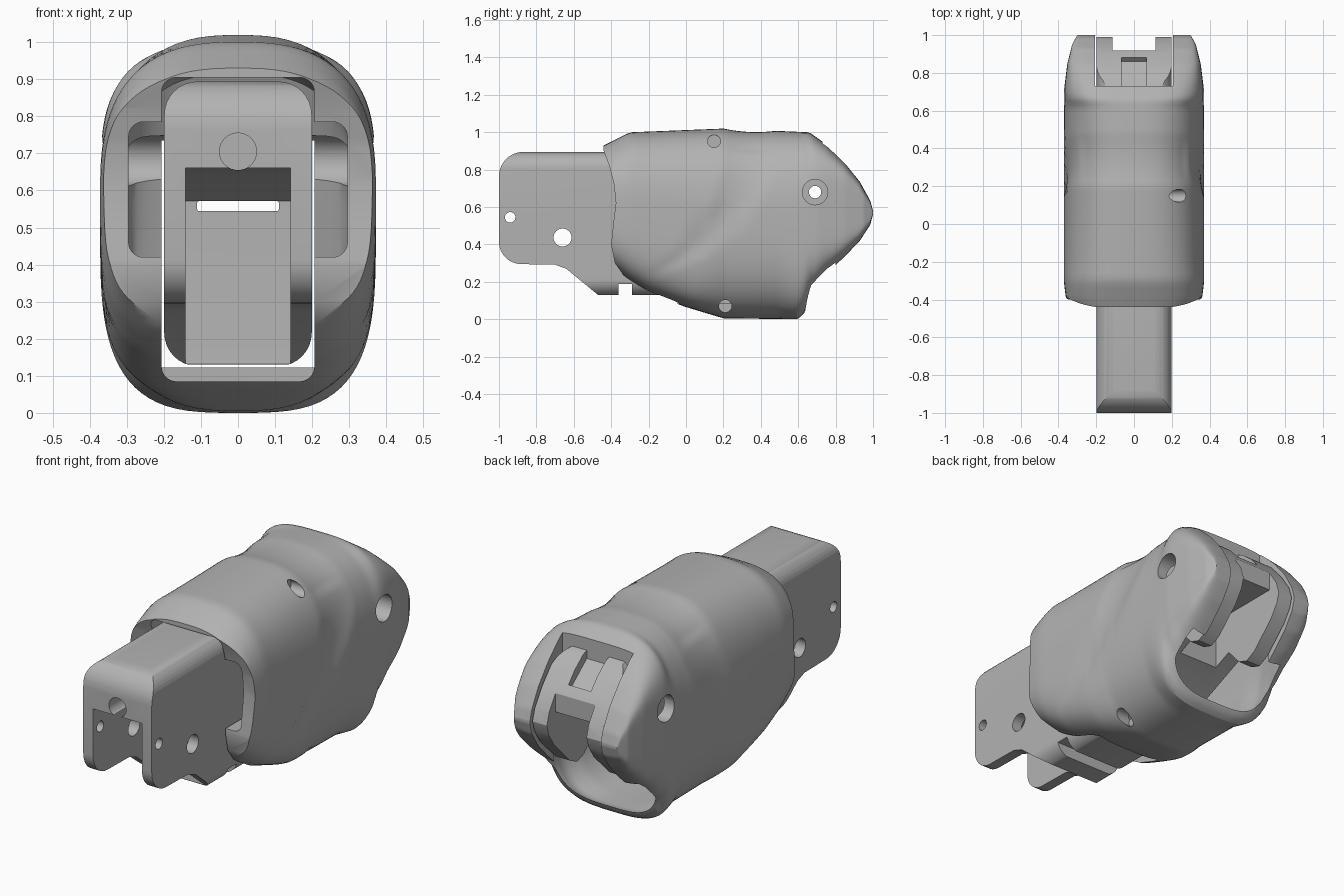
import bpy, bmesh, math

cube = bpy.data.objects.get("Cube")
if cube:
    bpy.data.objects.remove(cube, do_unlink=True)

grey = bpy.data.materials.new("plain_grey")
grey.use_nodes = True
grey.diffuse_color = (0.45, 0.45, 0.45, 1)
grey.node_tree.nodes["Principled BSDF"].inputs["Base Color"].default_value = grey.diffuse_color


def make(name, bm):
    bmesh.ops.recalc_face_normals(bm, faces=bm.faces)
    mesh = bpy.data.meshes.new(name)
    bm.to_mesh(mesh)
    bm.free()
    mesh.materials.append(grey)
    ob = bpy.data.objects.new(name, mesh)
    bpy.context.collection.objects.link(ob)
    return ob


def skin(name, rings):
    """Closed skin through equal-sized rings of points."""
    bm = bmesh.new()
    loops = [[bm.verts.new(p) for p in ring] for ring in rings]
    n = len(loops[0])
    for a, b in zip(loops, loops[1:]):
        for i in range(n):
            j = (i + 1) % n
            bm.faces.new((a[i], a[j], b[j], b[i]))
    bm.faces.new(loops[0])
    bm.faces.new(loops[-1])
    return make(name, bm)


def prism(name, outline, axis, a, b):
    """Outline is (y, z) for axis x, or (x, z) for axis y."""
    place = (lambda u, v, d: (d, u, v)) if axis == "x" else (lambda u, v, d: (u, d, v))
    return skin(name, [[place(u, v, d) for u, v in outline] for d in (a, b)])


def circle(u, v, r, n=32):
    return [(u + r * math.cos(math.tau * i / n), v + r * math.sin(math.tau * i / n))
            for i in range(n)]


def rounded(u0, u1, v0, v1, r, n=8):
    pts = []
    corners = ((u1 - r, v1 - r), (u0 + r, v1 - r), (u0 + r, v0 + r), (u1 - r, v0 + r))
    for k, (u, v) in enumerate(corners):
        for i in range(n + 1):
            t = (k + i / n) * math.pi / 2
            pts.append((u + r * math.cos(t), v + r * math.sin(t)))
    return pts


def boolean(ob, tool, operation="DIFFERENCE"):
    tool.hide_render = True
    mod = ob.modifiers.new("cut", "BOOLEAN")
    mod.operation, mod.solver, mod.object = operation, "EXACT", tool
    bpy.context.view_layer.objects.active = ob
    bpy.ops.object.modifier_apply(modifier=mod.name)
    bpy.data.objects.remove(tool, do_unlink=True)


def cut(ob, outline, axis, a, b):
    boolean(ob, prism("cutter", outline, axis, a, b))


def interp(table, t):
    if t <= table[0][0]:
        return table[0][1]
    for (a, p), (b, q) in zip(table, table[1:]):
        if t <= b:
            return p + (q - p) * (t - a) / (b - a)
    return table[-1][1]


GROOVE = ((0.15, -0.3), (0.4, 0.08), (0.6, 0.26), (0.8, 0.34), (1, 0.34))
# Squareness of the upper and lower half of each section
UPPER = ((0.5, 2.65), (0.62, 2.9), (0.76, 4.3), (0.9, 7), (1, 8))
LOWER = ((-0.1, 4), (0.05, 3.8), (0.2, 2.7), (0.5, 2.7), (0.64, 3.6), (0.76, 5), (1, 8))


def loft(name, y0, y1, top, low, width, groove=0, steps=80, n=80):
    """Superellipse sections along y, with an optional swept groove."""
    rings = []
    for s in range(steps + 1):
        y = y0 + (y1 - y0) * math.sin(s / steps * math.pi / 2)
        hi, lo, w = (interp(t, y) for t in (top, low, width))
        ring = []
        for i in range(n):
            t = math.tau * (i + 0.5) / n
            c, d = math.cos(t), math.sin(t)
            p = interp(UPPER if d > 0 else LOWER, y)
            x = math.copysign(abs(c) ** (2 / p), c) * w
            z = math.copysign(abs(d) ** (2 / p), d) * (hi - lo) / 2 + (hi + lo) / 2
            rise = min(1, (z - 0.22) / 0.5)
            if groove and rise > 0:
                off = abs(y - interp(GROOVE, z)) / (0.04 + 0.1 * rise)
                if off < 1:
                    x *= 1 - groove * min(1, 3 * rise) * (1 - off * off)
                    if z > 0.9:
                        z -= 0.012 * (1 - off * off)
            ring.append((x, y, z))
        rings.append(ring)
    return skin(name, rings)


# Outer shell
shell = loft(
    "outer_shell", -0.46, 1.0,
    ((-0.46, 0.92), (-0.3, 1.0), (0.2, 1.02), (0.66, 1.0), (0.75, 0.935), (0.85, 0.835),
     (0.93, 0.735), (0.985, 0.635), (1, 0.58)),
    ((-0.46, 0.31), (-0.38, 0.26), (-0.3, 0.2), (-0.2, 0.14), (0, 0.065), (0.2, 0.005),
     (0.6, 0), (0.64, 0.04), (0.66, 0.12), (0.75, 0.24), (0.85, 0.335), (0.93, 0.42),
     (0.985, 0.505), (1, 0.56)),
    ((-0.46, 0.33), (-0.4, 0.36), (-0.3, 0.372), (0.7, 0.372),
     (0.85, 0.353), (0.95, 0.328), (1, 0.3)), groove=0.045)

# Curved front edge of the shell
cut(shell, [(-0.44, 1.1), (-0.44, 0.9), (-0.41, 0.82), (-0.385, 0.72), (-0.375, 0.62),
            (-0.39, 0.5), (-0.4, 0.4), (-0.38, 0.3), (-0.33, 0.23), (-0.3, 0.2),
            (-0.3, -0.1), (-0.7, -0.1), (-0.7, 1.1)], "x", -0.6, 0.6)

# Hollow inside, breaking out through the lower back
cavity = loft(
    "cavity", -0.25, 0.8,
    ((-0.25, 0.94), (0.5, 0.955), (0.62, 0.92), (0.72, 0.7), (0.8, 0.42)),
    ((-0.25, 0.25), (0, 0.13), (0.2, 0.05), (0.6, 0.03), (0.7, 0.08), (0.8, 0.26)),
    ((-0.25, 0.325), (0.6, 0.325), (0.8, 0.285)), steps=40)
boolean(shell, cavity)

# Front mouth, side pockets and rear notch
cut(shell, rounded(-0.206, 0.206, 0.085, 0.905, 0.04), "y", -0.7, 0.5)
cut(shell, rounded(-0.295, 0.295, 0.42, 0.785, 0.04), "y", -0.7, -0.1)
cut(shell, [(-0.206, -0.2), (0.206, -0.2), (0.206, 1.2), (-0.206, 1.2)], "y", 0.73, 1.2)

# Pivot holes through both sides, screw recesses on one side
AXIS = (0.69, 0.68)
cut(shell, circle(*AXIS, 0.068), "x", -0.6, 0.6)
for y, z in ((0.15, 0.952), (0.21, 0.07)):
    cut(shell, circle(y, z, 0.034), "x", 0.18, 0.6)

# Raised lip across the shell floor behind the mouth
lip = prism("floor_lip", [(0.04, 0.078), (0.04, 0.122), (0.09, 0.122), (0.09, 0.078)],
            "x", -0.206, 0.206)

# Inner link: side outline trimmed by a rounded front section
quarter = [math.pi / 2 * i / 10 for i in range(11)]
front_arc = [(-0.87 - 0.13 * math.sin(t), 0.765 + 0.13 * math.cos(t)) for t in quarter]
low_arc = [(-0.88 - 0.12 * math.cos(t), 0.415 - 0.12 * math.sin(t)) for t in quarter]
back = [(-0.7, 0.292), (-0.64, 0.27), (-0.47, 0.13), (-0.36, 0.13), (-0.36, 0.19),
        (-0.29, 0.19), (-0.29, 0.13), (0.1, 0.13), (0.3, 0.27), (0.6, 0.4), (0.68, 0.31),
        (0.74, 0.29), (0.8, 0.32), (0.93, 0.45), (0.975, 0.52), (0.99, 0.575), (0.97, 0.64),
        (0.91, 0.73), (0.83, 0.82), (0.76, 0.875), (0.7, 0.895)]
link = prism("inner_link", front_arc + low_arc + back, "x", -0.2, 0.2)
boolean(link, prism("trim", rounded(-0.199, 0.199, 0.126, 0.894, 0.09), "y", -1.2, 1.2),
        "INTERSECT")

# Front fork slot, through window, rear fork slots and channel on the rear ramp
cut(link, [(-1.2, 0.66), (-0.8, 0.66), (-0.65, 0.64), (-0.47, 0.572), (-0.47, 0.155),
           (-0.5, -0.1), (-1.2, -0.1)], "x", -0.142, 0.142)
cut(link, rounded(-0.11, 0.11, 0.545, 0.571, 0.004), "y", -0.6, 0.7)
cut(link, [(0.5, 0.62), (0.5, 0.1), (1.2, 0.1), (1.2, 0.62)], "x", -0.115, 0.115)
cut(link, [(0.918, 1.1), (0.918, 0.5), (1.2, 0.5), (1.2, 1.1)], "x", -0.115, 0.115)
cut(link, [(0.72, 1.1), (0.72, 0.85), (0.86, 0.74), (0.89, 0.77), (0.89, 1.1)],
    "x", -0.065, 0.065)

# Cross holes and front bore
for y, z, r in ((-0.94, 0.545, 0.028), (-0.66, 0.437, 0.048), (*AXIS, 0.033)):
    cut(link, circle(y, z, r), "x", -0.5, 0.5)
cut(link, circle(0, 0.705, 0.05), "y", -1.2, -0.6)

for ob in (shell, lip, link):
    bpy.ops.object.select_all(action="DESELECT")
    ob.select_set(True)
    bpy.context.view_layer.objects.active = ob
    bpy.ops.object.shade_smooth_by_angle(angle=math.radians(30))
